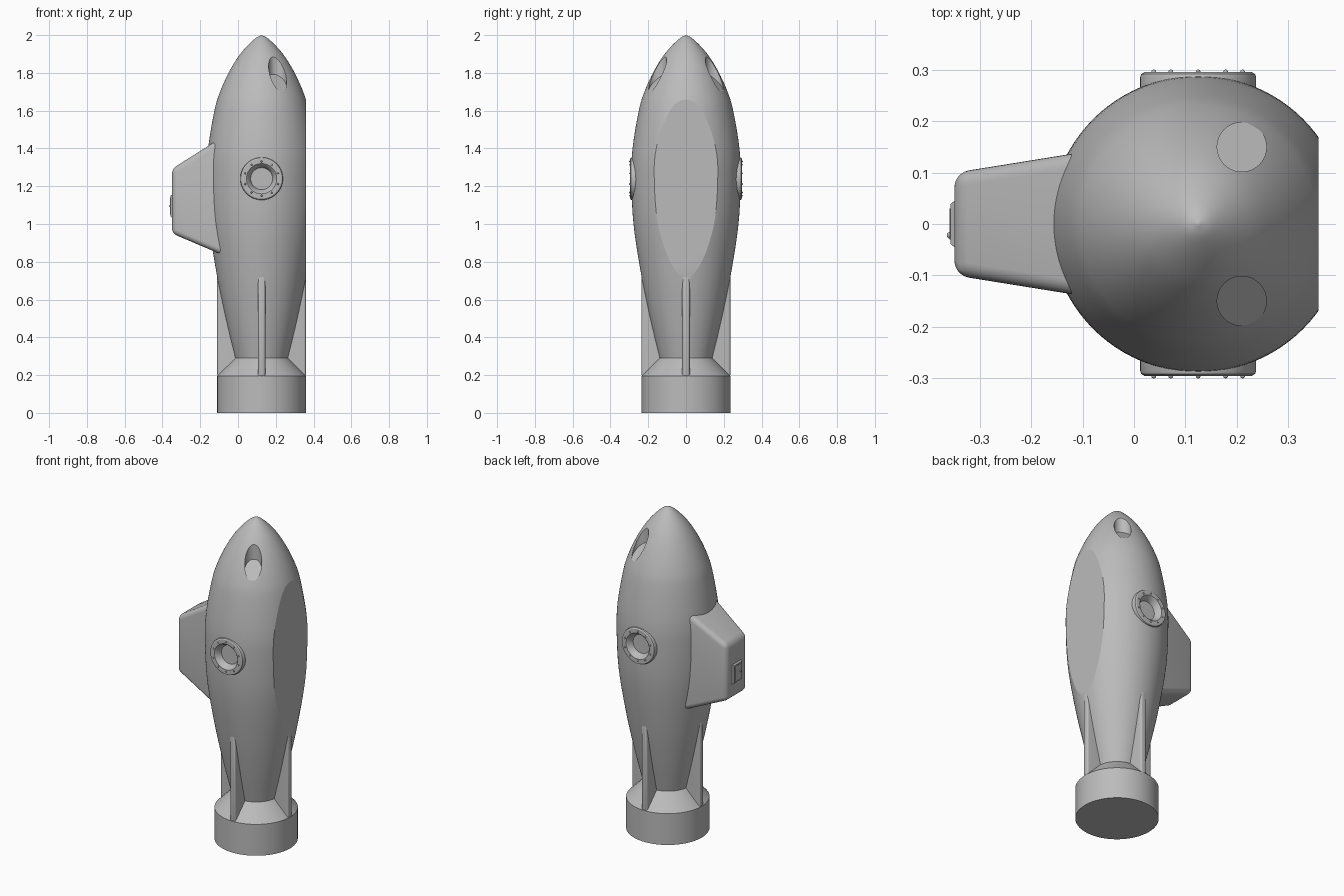
import bpy, bmesh
from math import pi, sin, cos, radians
from mathutils import Matrix, Vector

if "Cube" in bpy.data.objects:
    bpy.data.objects.remove(bpy.data.objects["Cube"])

AXIS = 0.125          # x of the rocket's long axis
CUT = 0.36            # x of the flat mounting face
PORT_Z = 1.24

grey = bpy.data.materials.new("plain_grey")
grey.use_nodes = True
grey.diffuse_color = (0.5, 0.5, 0.5, 1)
grey.node_tree.nodes["Principled BSDF"].inputs["Base Color"].default_value = (0.5, 0.5, 0.5, 1)


def finish(name, bm, matrix=None):
    """Turn a bmesh into a grey object."""
    bmesh.ops.recalc_face_normals(bm, faces=bm.faces)
    if matrix:
        bm.transform(matrix)
    mesh = bpy.data.meshes.new(name)
    bm.to_mesh(mesh)
    bm.free()
    mesh.materials.append(grey)
    obj = bpy.data.objects.new(name, mesh)
    bpy.context.collection.objects.link(obj)
    return obj


def activate(obj):
    bpy.ops.object.select_all(action='DESELECT')
    obj.select_set(True)
    bpy.context.view_layer.objects.active = obj


def smooth(obj, angle=30):
    activate(obj)
    bpy.ops.object.shade_smooth_by_angle(angle=radians(angle))


def lathe(profile, steps):
    """Revolve (radius, height) points about z."""
    bm = bmesh.new()
    verts = [bm.verts.new((r, 0, z)) for r, z in profile]
    edges = [bm.edges.new(pair) for pair in zip(verts, verts[1:])]
    bmesh.ops.spin(bm, geom=verts + edges, cent=(0, 0, 0), axis=(0, 0, 1),
                   angle=2 * pi, steps=steps)
    bmesh.ops.remove_doubles(bm, verts=bm.verts, dist=1e-5)
    return bm


def curve_through(points, n=5):
    """Catmull-Rom curve through the points."""
    p = [Vector(q) for q in points]
    p = [2 * p[0] - p[1]] + p + [2 * p[-1] - p[-2]]
    out = []
    for a, b, c, d in zip(p, p[1:], p[2:], p[3:]):
        for i in range(n):
            t = i / n
            out.append(0.5 * (2 * b + (c - a) * t + (2 * a - 5 * b + 4 * c - d) * t * t
                              + (3 * b - a - 3 * c + d) * t ** 3))
    return [(max(q.x, 0), q.y) for q in out + [p[-2]]]


def frustum(x0, y0, lo0, hi0, x1, y1, lo1, hi1):
    """Tapered box running along x between two upright rectangles."""
    bm = bmesh.new()
    rings = [[bm.verts.new((x, sy * y, z)) for sy, z in ((-1, lo), (1, lo), (1, hi), (-1, hi))]
             for x, y, lo, hi in ((x0, y0, lo0, hi0), (x1, y1, lo1, hi1))]
    for ring in rings:
        bm.faces.new(ring)
    for i in range(4):
        j = (i + 1) % 4
        bm.faces.new((rings[0][i], rings[0][j], rings[1][j], rings[1][i]))
    return bm


def bevel(bm, edges, width, segments=4):
    bmesh.ops.bevel(bm, geom=edges, offset=width, segments=segments,
                    affect='EDGES', profile=0.5)


def subtract(obj, cutter):
    cutter.hide_render = True
    activate(obj)
    mod = obj.modifiers.new("cut", 'BOOLEAN')
    mod.operation, mod.solver, mod.object = 'DIFFERENCE', 'EXACT', cutter
    bpy.ops.object.modifier_apply(modifier=mod.name)
    bpy.data.objects.remove(cutter)


on_axis = Matrix.Translation((AXIS, 0, 0))

# Hull
hull_curve = curve_through([
    (0, 2), (.03, 1.985), (.075, 1.944), (.124, 1.885), (.175, 1.80), (.22, 1.70),
    (.25, 1.60), (.283, 1.40), (.289, 1.24), (.278, 1.0), (.237, .73), (.19, .5), (.14, .29)])
hull = finish("hull", lathe(hull_curve + [(.14, .22), (0, .22)], 96), on_axis)

# Flat mounting face
subtract(hull, finish("mount_cutter", frustum(CUT, 1, .3, 2.2, CUT + 1, 1, .3, 2.2)))

# Upright nose pockets with sloping floors
for side in (-1, 1):
    bm = bmesh.new()
    bmesh.ops.create_cone(bm, cap_ends=True, segments=48, radius1=.048, radius2=.048, depth=1)
    outward = Vector((.085, .15 * side, 0)).normalized()
    for v in bm.verts:
        v.co.z = 2.1 if v.co.z > 0 else 1.747 - .95 * v.co.dot(outward)
    subtract(hull, finish("pocket_cutter", bm, Matrix.Translation((.21, .15 * side, 0))))

# Portholes with bolted rims, front and back
for label, side in (("front", 1), ("back", -1)):
    place = Matrix.Translation((AXIS, 0, PORT_Z)) @ Matrix.Rotation(side * pi / 2, 4, 'X')
    subtract(hull, finish("port_cutter", lathe(
        [(0, .25), (.08, .25), (.08, .4), (0, .4)], 64), place))
    rim = [(0, .24), (.113, .24), (.113, .286), (.111, .292), (.105, .296), (.08, .296),
           (.075, .292), (.06, .265), (.058, .258), (0, .258)]
    smooth(finish(label + "_porthole", lathe(rim, 64), place))
    bm = bmesh.new()
    for i in range(10):
        a = pi / 2 + i * pi / 5
        bmesh.ops.create_icosphere(bm, subdivisions=2, radius=.005,
                                   matrix=Matrix.Translation((.091 * cos(a), .091 * sin(a), .296)))
    smooth(finish(label + "_porthole_bolts", bm, place), 60)

smooth(hull, 12)

# Base
smooth(finish("base", lathe(
    [(0, .29), (.14, .29), (.235, .195), (.235, 0), (0, 0)], 96), on_axis))

# Fins
for i, label in enumerate(("left", "back", "right", "front")):
    bm = frustum(.1, .02, .19, .735, .235, .02, .19, .735)
    bevel(bm, [e for e in bm.edges if all(v.co.x > .2 for v in e.verts)], .013)
    smooth(finish(label + "_fin", bm, on_axis @ Matrix.Rotation(i * pi / 2, 4, 'Z')))

# Side pod with rounded edges
bm = frustum(-.35, .1, .95, 1.292, -.02, .153, .81, 1.50)
bevel(bm, [e for e in bm.edges if any(v.co.x < -.3 for v in e.verts)], .028, 6)
smooth(finish("side_pod", bm))

# Hatch on the pod with raised panel and knob
finish("hatch_frame", frustum(-.345, .05, 1.03, 1.16, -.358, .038, 1.042, 1.148))
finish("hatch_panel", frustum(-.355, .03, 1.05, 1.14, -.36, .03, 1.05, 1.14))
bm = bmesh.new()
bmesh.ops.create_icosphere(bm, subdivisions=2, radius=.007)
smooth(finish("hatch_knob", bm, Matrix.Translation((-.358, -.022, 1.095))), 60)
